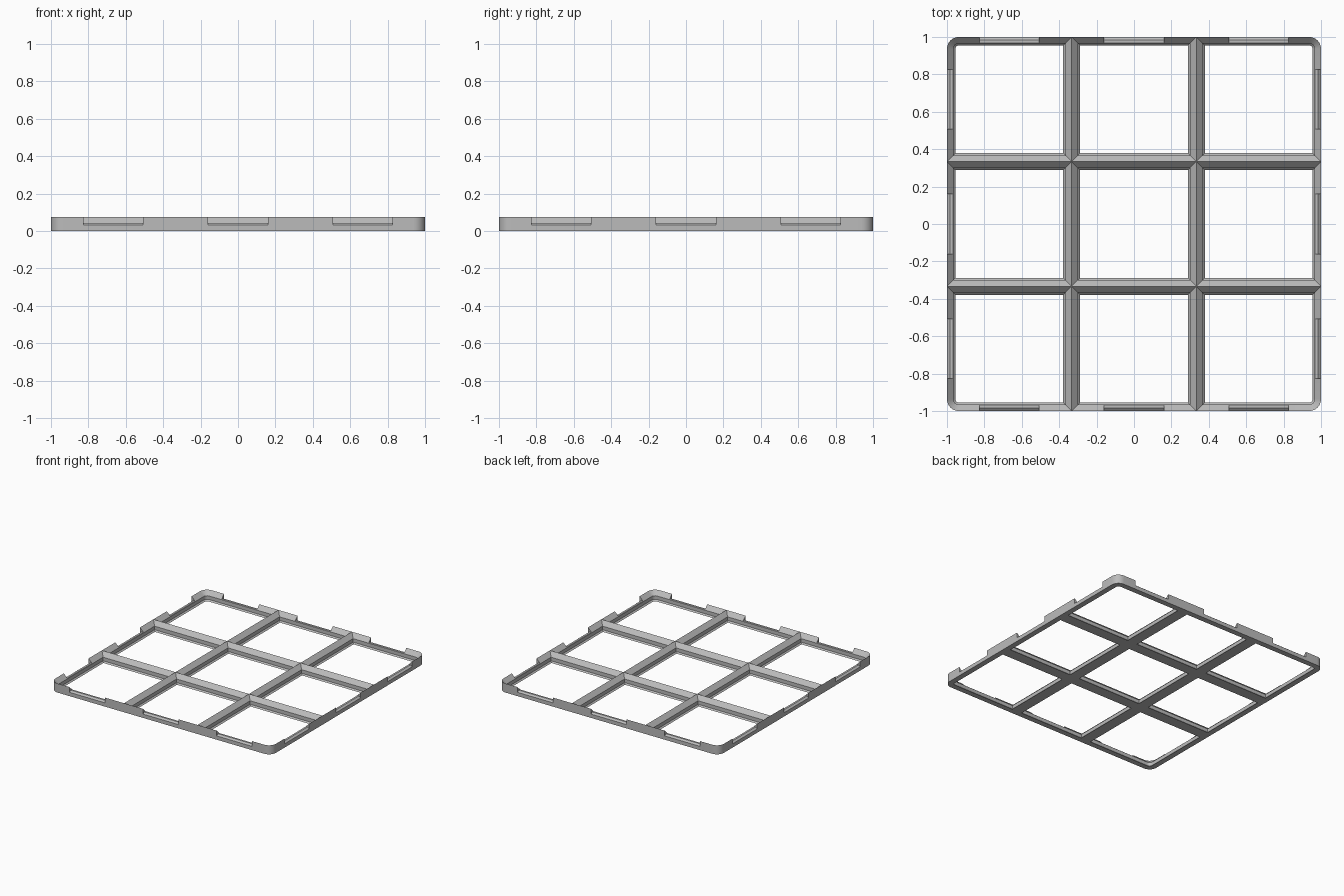
import bpy, bmesh
from math import sin, cos, pi
from mathutils import Matrix, Vector

if "Cube" in bpy.data.objects:
    bpy.data.objects.remove(bpy.data.objects["Cube"])

CELL = 2 / 3          # cell pitch
HALF = CELL / 2
RADIUS = 0.064        # outer corner rounding
TOP = 0.074
ARC = 8               # segments in a rounded corner

grey = bpy.data.materials.new("plain grey")
grey.use_nodes = True
colour = (0.5, 0.5, 0.5, 1)
grey.diffuse_color = colour
grey.node_tree.nodes["Principled BSDF"].inputs["Base Color"].default_value = colour


def make_object(name, bm):
    bmesh.ops.recalc_face_normals(bm, faces=bm.faces)
    mesh = bpy.data.meshes.new(name)
    bm.to_mesh(mesh)
    bm.free()
    mesh.materials.append(grey)
    ob = bpy.data.objects.new(name, mesh)
    bpy.context.collection.objects.link(ob)
    return ob


def cell_outline(col, row, inset):
    """Square cell outline, rounded only where it is a corner of the plate."""
    points = []
    for k, (sx, sy) in enumerate([(1, 1), (-1, 1), (-1, -1), (1, -1)]):
        cx, cy = col * CELL + sx * HALF, row * CELL + sy * HALF
        if col == sx and row == sy:
            r = RADIUS - inset
            for i in range(ARC + 1):
                a = (k + i / ARC) * pi / 2
                points.append((cx - sx * RADIUS + r * cos(a),
                               cy - sy * RADIUS + r * sin(a)))
        else:
            points.append((cx - sx * inset, cy - sy * inset))
    return points


# Lattice frame: each cell has a flat underside, chamfer, upright and sloped lip
bm = bmesh.new()
LEVELS = [(0, 0), (0.045, 0), (0.034, 0.011), (0.034, 0.04), (0, TOP)]
for col in (-1, 0, 1):
    for row in (-1, 0, 1):
        loops = [[bm.verts.new((x, y, z)) for x, y in cell_outline(col, row, d)]
                 for d, z in LEVELS]
        n = len(loops[0])
        for low, high in zip(loops, loops[1:]):
            for i in range(n):
                j = (i + 1) % n
                bm.faces.new((low[i], low[j], high[j], high[i]))
        # outside walls
        base, rim = loops[0], loops[-1]
        for i in range(n):
            j = (i + 1) % n
            mid = (base[i].co + base[j].co) / 2
            in_corner = min(abs(mid.x), abs(mid.y)) > 1 - RADIUS
            if max(abs(mid.x), abs(mid.y)) > 0.999 or in_corner:
                bm.faces.new((base[j], base[i], rim[i], rim[j]))
bmesh.ops.remove_doubles(bm, verts=bm.verts, dist=0.0005)
frame = make_object("lattice_frame", bm)

# Connector notches: three along every side
bm = bmesh.new()
NOTCH = [(1.02, 0.031), (1, 0.031), (0.985, 0.043), (0.94, 0.043), (0.94, 0.1), (1.02, 0.1)]
for side in range(4):
    turn = Matrix.Rotation(side * pi / 2, 3, "Z")
    for k in (-1, 0, 1):
        ends = [[bm.verts.new(turn @ Vector((k * CELL + e, y, z))) for y, z in NOTCH]
                for e in (-0.16, 0.16)]
        bm.faces.new(ends[0])
        bm.faces.new(ends[1][::-1])
        for i in range(len(NOTCH)):
            j = (i + 1) % len(NOTCH)
            bm.faces.new((ends[0][j], ends[0][i], ends[1][i], ends[1][j]))
cutter = make_object("notch_cutter", bm)
cutter.hide_render = True

cut = frame.modifiers.new("notches", "BOOLEAN")
cut.operation = "DIFFERENCE"
cut.solver = "EXACT"
cut.object = cutter
bpy.ops.object.select_all(action="DESELECT")
frame.select_set(True)
bpy.context.view_layer.objects.active = frame
bpy.ops.object.modifier_apply(modifier=cut.name)
bpy.data.objects.remove(cutter)
bpy.ops.object.shade_smooth_by_angle(angle=0.5)
